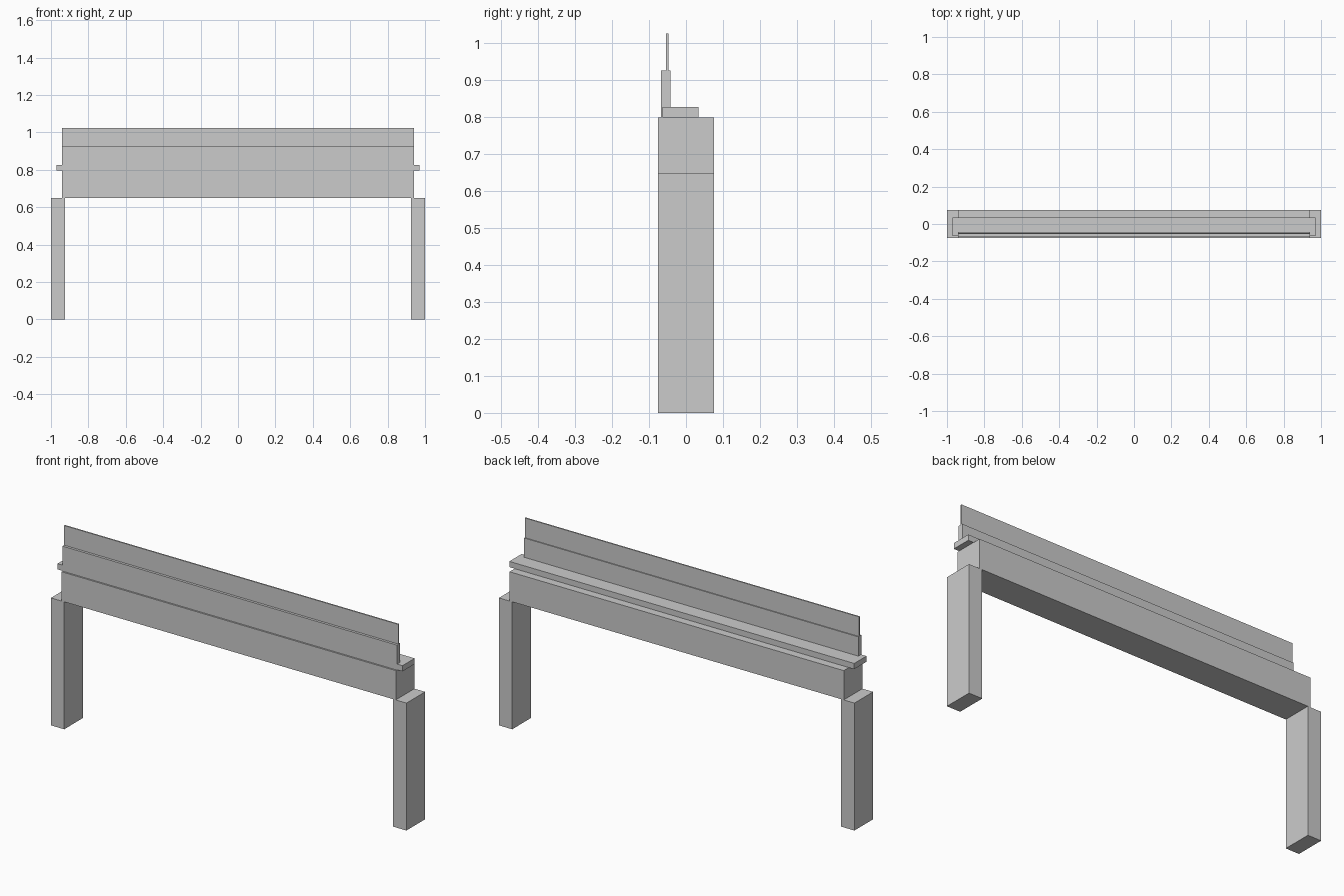
import bpy

if "Cube" in bpy.data.objects:
    bpy.data.objects.remove(bpy.data.objects["Cube"])

grey = bpy.data.materials.new("plain_grey")
grey.diffuse_color = (0.6, 0.6, 0.6, 1)
grey.use_nodes = True
grey.node_tree.nodes["Principled BSDF"].inputs["Base Color"].default_value = grey.diffuse_color


def box(name, x, y, z):
    """Axis-aligned block from (min, max) ranges."""
    ranges = (x, y, z)
    bpy.ops.mesh.primitive_cube_add(size=1, location=[(a + b) / 2 for a, b in ranges])
    ob = bpy.context.object
    ob.name = name
    ob.scale = [b - a for a, b in ranges]
    bpy.ops.object.transform_apply(location=False, rotation=False, scale=True)
    ob.data.materials.append(grey)
    return ob


# Supporting posts at both ends
box("left_post", (-1, -0.925), (-0.075, 0.075), (0, 0.648))
box("right_post", (0.925, 1), (-0.075, 0.075), (0, 0.648))

# Main beam resting on the posts
box("beam", (-0.94, 0.94), (-0.075, 0.075), (0.648, 0.797))

# Overhanging shelf slab on the beam
box("shelf", (-0.97, 0.97), (-0.064, 0.034), (0.797, 0.826))

# Upright board along the front, with a thin panel on top
box("front_board", (-0.94, 0.94), (-0.067, -0.042), (0.797, 0.924))
box("thin_panel", (-0.94, 0.94), (-0.054, -0.047), (0.924, 1.024))
